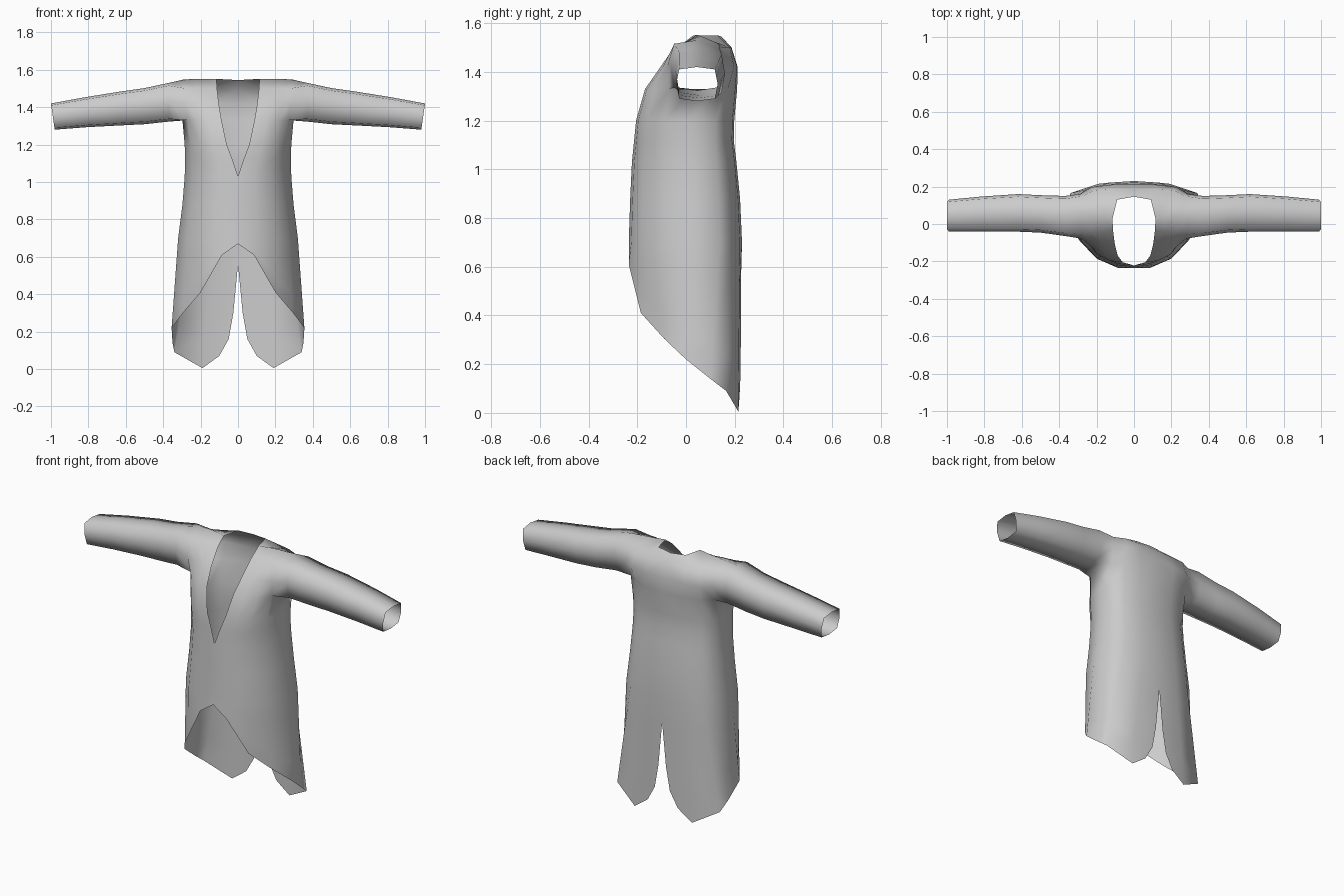
import bpy, bmesh
from mathutils import Vector

if "Cube" in bpy.data.objects:
    bpy.data.objects.remove(bpy.data.objects["Cube"])

cloth = bpy.data.materials.new("grey cloth")
cloth.diffuse_color = (0.6, 0.6, 0.6, 1)
cloth.use_nodes = True
cloth.node_tree.nodes["Principled BSDF"].inputs["Base Color"].default_value = cloth.diffuse_color

bm = bmesh.new()


def verts(points):
    return [bm.verts.new(p) for p in points]


def bridge(a, b, closed=False):
    """Quads between two rows of equal length."""
    n = len(a)
    for i in range(n if closed else n - 1):
        j = (i + 1) % n
        bm.faces.new((a[i], a[j], b[j], b[i]))


# Half cross-section, front centre -> side -> back centre
UX = (0, .31, .62, .86, 1, .93, .74, .40, 0)
UY = (-1, -.96, -.80, -.47, 0, .57, .80, .96, 1)
MID = 0.02


def section(z, width, front, back, neck=0.0):
    pts = []
    for i, (u, v) in enumerate(zip(UX, UY)):
        x = neck + u * (width - neck) if i < 4 else u * width
        y = MID + (v * (MID - front) if v < 0 else v * (back - MID))
        pts.append(Vector((x, y, z)))
    return pts


# Skirt: blend from the hip section to the pointed hem, slit at the back
hip = section(.70, .32, -.235, .23)
hem = [Vector(p) for p in (
    (0, -.235, .67), (.085, -.235, .61), (.20, -.185, .41), (.29, -.09, .305),
    (.355, 0, .22), (.35, .10, .14), (.34, .165, .09), (.19, .215, .005),
    (.10, .22, .07))]
slit = {1: (0, .226, .56), 2: (.025, .225, .30), 3: (.05, .224, .16)}
rows = [verts(hem)]
for k in (3, 2, 1):
    pts = [h.lerp(e, k / 4) for h, e in zip(hip, hem)]
    pts[8] = Vector(slit[k])
    rows.append(verts(pts))
rows.append(verts(hip))

# Torso up to the armpit, opening into the V neck
for args in ((.88, .297, -.229, .222), (1.03, .285, -.222, .207),
             (1.12, .283, -.213, .196, .03), (1.20, .285, -.205, .198, .06),
             (1.33, .297, -.168, .21, .088)):
    rows.append(verts(section(*args)))
for a, b in zip(rows, rows[1:]):
    bridge(a, b)
pit = rows[-1]

# Chest and upper back, either side of the armhole
chest1 = verts([(.103, -.105, 1.42), (.16, -.105, 1.42), (.22, -.095, 1.42), (.28, -.078, 1.42)])
chest2 = verts([(.112, -.035, 1.50), (.16, -.04, 1.50), (.22, -.05, 1.50), (.28, -.055, 1.50)])
back1 = verts([(.29, .16, 1.42), (.225, .198, 1.42), (.12, .21, 1.42), (0, .212, 1.42)])
back2 = verts([(.28, .148, 1.50), (.21, .18, 1.50), (.12, .185, 1.50), (0, .187, 1.50)])
shoulder = verts([(.115, .03, 1.55), (.17, .045, 1.551), (.23, .055, 1.551), (.29, .06, 1.548)])
nape = verts([(.09, .13, 1.55), (0, .146, 1.545)])
bridge(pit[:4], chest1)
bridge(chest1, chest2)
bridge(chest2, shoulder)
bridge(pit[5:], back1)
bridge(back1, back2)
s0, s1, s2, tip = shoulder
b5, b6, b7, b8 = back2
for f in ((b5, b6, s1, s2), (b5, s2, tip), (b6, s0, s1),
          (b6, b7, nape[0], s0), (b7, b8, nape[1], nape[0])):
    bm.faces.new(f)

# Sleeve: eight-sided tube from the armhole to the open cuff
ring = [pit[4], pit[3], chest1[3], chest2[3], tip, b5, back1[0], pit[5]]
SHAPE = ((0, -1), (-.86, -.86), (-1, 0), (-.86, .86), (0, 1), (.86, .86), (1, 0), (.86, -.86))
for x, y0, y1, z0, z1, slant in (
        (.37, -.064, .150, 1.323, 1.530, 0), (.50, -.046, .154, 1.309, 1.502, 0),
        (.62, -.041, .160, 1.303, 1.485, 0), (.82, -.040, .147, 1.293, 1.453, .01),
        (1.0, -.040, .130, 1.280, 1.420, .02)):
    nxt = verts([(x - slant * (1 - c) / 2,
                  (y0 + y1) / 2 + s * (y1 - y0) / 2,
                  (z0 + z1) / 2 + c * (z1 - z0) / 2) for s, c in SHAPE])
    bridge(ring, nxt, closed=True)
    ring = nxt

bmesh.ops.recalc_face_normals(bm, faces=bm.faces[:])
# Make sure the cloth faces outward
bm.faces.ensure_lookup_table()
if bm.faces[0].normal.y > 0:
    bmesh.ops.reverse_faces(bm, faces=bm.faces[:])
for f in bm.faces:
    f.smooth = True

mesh = bpy.data.meshes.new("tunic")
bm.to_mesh(mesh)
bm.free()
mesh.materials.append(cloth)
tunic = bpy.data.objects.new("tunic", mesh)
bpy.context.collection.objects.link(tunic)
mirror = tunic.modifiers.new("mirror", 'MIRROR')
mirror.use_clip = True
mirror.merge_threshold = 0.001
